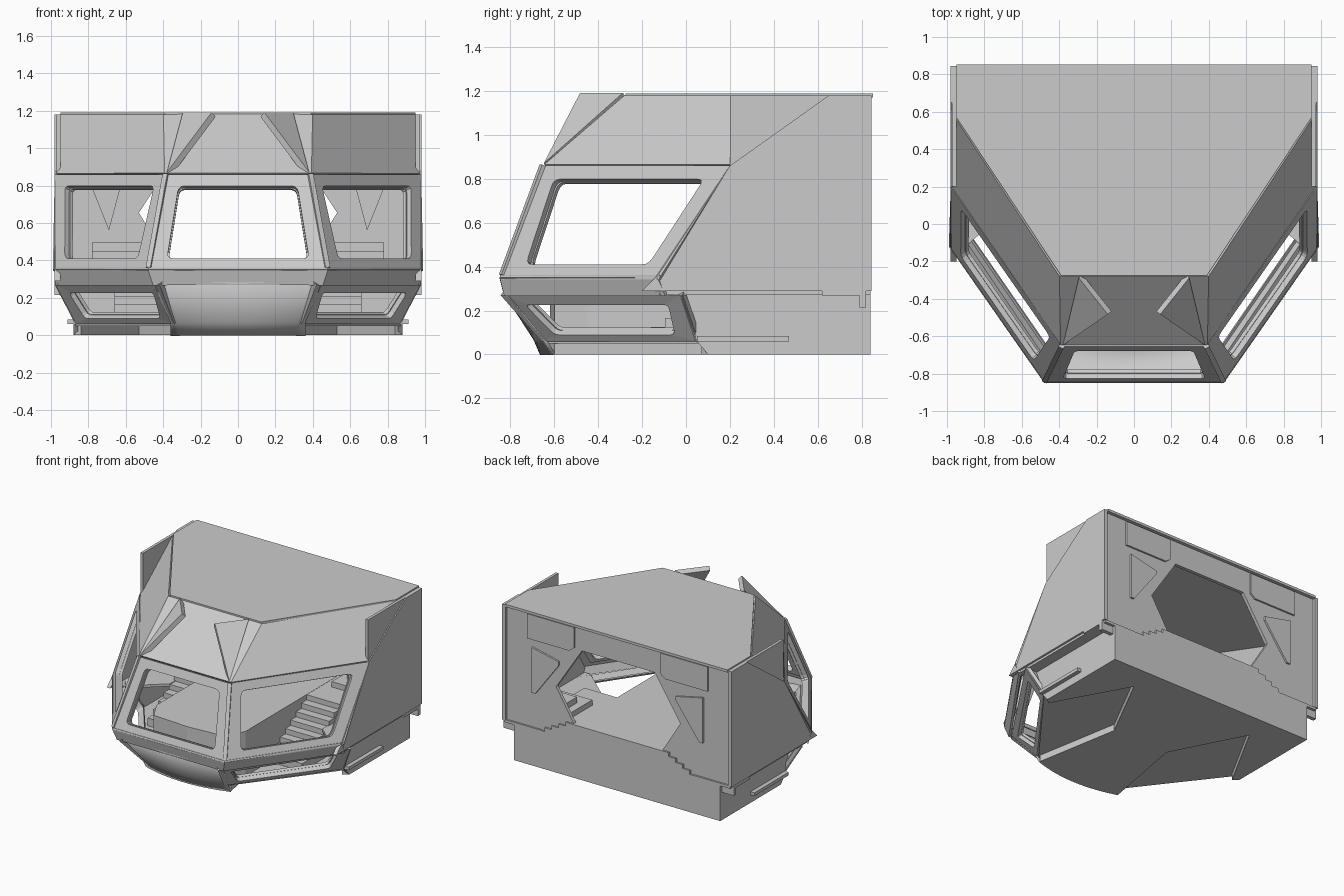
import bpy, bmesh, math
from mathutils import Vector as V

if "Cube" in bpy.data.objects:
    bpy.data.objects.remove(bpy.data.objects["Cube"])


def mesh(name, verts, faces, mirror=True, thick=0.0):
    me = bpy.data.meshes.new(name)
    me.from_pydata([tuple(v) for v in verts], [], faces)
    bm = bmesh.new()
    bm.from_mesh(me)
    bmesh.ops.recalc_face_normals(bm, faces=bm.faces)
    bm.to_mesh(me)
    bm.free()
    ob = bpy.data.objects.new(name, me)
    bpy.context.collection.objects.link(ob)
    if mirror:
        m = ob.modifiers.new("mirror", 'MIRROR')
        m.use_clip = True
    if thick:
        s = ob.modifiers.new("thickness", 'SOLIDIFY')
        s.thickness = thick
        s.offset = 0
    return ob


def prism(name, axis, prof, a, b, mirror=True):
    """Extrude a 2D profile along an axis from a to b."""
    put = {'x': lambda p, t: (t, p[0], p[1]),
           'y': lambda p, t: (p[0], t, p[1]),
           'z': lambda p, t: (p[0], p[1], t)}[axis]
    n = len(prof)
    vs = [put(p, a) for p in prof] + [put(p, b) for p in prof]
    fs = [tuple(range(n)), tuple(range(2 * n - 1, n - 1, -1))]
    fs += [(i, (i + 1) % n, n + (i + 1) % n, n + i) for i in range(n)]
    return mesh(name, vs, fs, mirror)


def rect(a, b, c, d):
    return [(a, c), (b, c), (b, d), (a, d)]


def bar(name, p, q, w, mirror=True):
    """Square bar between two points."""
    p, q = V(p), V(q)
    d = (q - p).normalized()
    s = d.cross(V((0, 0, 1))).normalized() * w
    u = s.cross(d).normalized() * w
    vs = [e + s * i + u * j for e in (p, q) for i, j in ((-1, -1), (1, -1), (1, 1), (-1, 1))]
    fs = [(0, 1, 2, 3), (7, 6, 5, 4)] + [(i, (i + 1) % 4, 4 + (i + 1) % 4, 4 + i) for i in range(4)]
    return mesh(name, vs, fs, mirror)


def frame(name, quad, hole, depth, r=0.035, n=4, push=0.0, mirror=True, border=None):
    """Slab with a round-cornered opening; hole and border are (u, v) corners on the quad."""
    A, B, C, D = [V(c) for c in quad]
    at = lambda u, v: A.lerp(B, u).lerp(D.lerp(C, u), v)
    inward = (B - A).cross(D - A).normalized()
    mid = (A + B + C + D) / 4
    if inward.dot(V((0, 0.3, mid.z)) - mid) < 0:
        inward = -inward
    outer = [at(*uv) for uv in border] if border else [A, B, C, D]
    h = [at(*uv) for uv in hole]
    inner = []
    for i in range(4):
        p = h[i]
        a = p + (h[i - 1] - p).normalized() * r
        b = p + (h[(i + 1) % 4] - p).normalized() * r
        for k in range(n):
            t = k / (n - 1)
            inner.append(a * (1 - t) ** 2 + p * 2 * t * (1 - t) + b * t * t)
    ring = outer + inner
    m, N = len(ring), 4 * n
    vs = [p + inward * push for p in ring] + [p + inward * (push + depth) for p in ring]
    flat = []
    for i in range(4):
        flat += [(i, 4 + i * n + k, 4 + i * n + k + 1) for k in range(n - 1)]
        flat.append((i, 4 + i * n + n - 1, 4 + (i + 1) * n % N, (i + 1) % 4))
    fs = flat + [tuple(m + i for i in reversed(f)) for f in flat]
    fs += [(i, (i + 1) % 4, m + (i + 1) % 4, m + i) for i in range(4)]
    fs += [(4 + k, 4 + (k + 1) % N, m + 4 + (k + 1) % N, m + 4 + k) for k in range(N)]
    return mesh(name, vs, fs, mirror)


def window(name, quad, hole, mirror, r=0.035):
    """Frame plus a recessed inner trim ring."""
    frame(name + "_frame", quad, hole, 0.035, r, mirror=mirror)
    cu = sum(u for u, v in hole) / 4
    cv = sum(v for u, v in hole) / 4
    scale = lambda k: [(cu + (u - cu) * k, cv + (v - cv) * k) for u, v in hole]
    frame(name + "_trim", quad, scale(0.98), 0.02, r, push=0.03, mirror=mirror, border=scale(1.1))


# Upper windows
window("front_window", [(-.48, -.85, .35), (.48, -.85, .35), (.385, -.655, .86), (-.385, -.655, .86)],
       [(.095, .118), (.905, .118), (.9, .88), (.1, .88)], False)
window("side_window", [(.48, -.85, .35), (.99, -.12, .35), (.98, .2, .86), (.385, -.655, .86)],
       [(.13, .118), (.88, .118), (.905, .88), (.09, .88)], True)
# Lower windows
window("lower_window", [(.34, -.66, .06), (.87, .05, .06), (.98, -.02, .27), (.42, -.845, .27)],
       [(.12, .14), (.875, .14), (.905, .79), (.09, .79)], True, 0.025)

# Corner posts and sill
bar("window_corner_post", (.475, -.835, .36), (.385, -.65, .86), .014)
bar("side_sill", (.475, -.835, .352), (.98, -.115, .352), .01)
bar("front_sill", (-.475, -.838, .352), (.475, -.838, .352), .01, False)
mesh("belt", [(0, -.84, .35), (.475, -.84, .35), (.975, -.12, .35), (.97, -.09, .27),
              (.45, -.82, .27), (0, -.82, .27)], [(0, 1, 4, 5), (1, 2, 3, 4)], True, .02)

# Side walls with the upright fin in front of the roof edge
prism("side_wall", 'x', [(-.14, .35), (.2, .86), (.65, 1.18), (.845, 1.18), (.845, .29), (-.2, .29)], .95, .98)
prism("side_fin", 'x', [(.2, .86), (.2, 1.18), (.65, 1.18)], .95, .972)

# Roof and flat inner ceiling
prism("roof_plate", 'z', [(0, .852), (.95, .852), (.95, .57), (.39, -.275), (0, -.275)], 1.17, 1.19)
mesh("roof_slopes", [(0, -.275, 1.175), (.395, -.275, 1.175), (.955, .58, 1.175), (.965, .2, .86),
                     (.39, -.64, .86), (0, -.64, .86)], [(0, 1, 4, 5), (1, 2, 3, 4)], True, .018)
mesh("roof_front_fin", [(.285, -.28, 1.18), (.13, -.475, 1.18), (.37, -.64, .86)], [(0, 1, 2)], True, .035)
prism("inner_ceiling", 'z', [(0, .81), (.95, .81), (.95, .37), (.385, -.46), (0, -.46)], 1.0, 1.015)

# Back wall set in from the rim, its doorway steps and raised panels
steps = [(.62, .29), (.62, .32), (.56, .32), (.56, .35), (.5, .35), (.5, .38), (.44, .38), (.44, .41), (.38, .41)]
prism("back_wall", 'y', [(0, 1.18), (.95, 1.18), (.95, .29)] + steps +
      [(.53, .655), (.31, .99), (0, .99)], .8, .826)
prism("base_back", 'y', [(0, 0), (.88, 0), (.88, .29)] + steps + [(0, .41)], .815, .84)
prism("back_triangle_panel", 'y', [(.73, .91), (.5, .86), (.5, .83), (.7, .56), (.73, .56)], .82, .84)
prism("inner_triangle_panel", 'y', [(.61, .86), (.81, .86), (.69, .56)], .79, .802)
prism("back_upper_panel", 'y', [(.37, 1.16), (.37, 1.0), (.41, .97), (.77, .97), (.77, 1.16)], .82, .84)

# Base hull
prism("hull_side", 'x', [(-.02, .29), (.84, .29), (.84, 0), (.1, 0), (.05, .06)], .855, .88)
prism("hull_ledge", 'z', [(.65, .84), (.965, .84), (.965, -.12), (.9, -.12), (.65, .1)], .272, .292)
mesh("lower_window_end", [(.87, .05, .06), (.975, -.02, .27), (.86, -.02, .27), (.855, .05, .06)],
     [(0, 1, 2, 3)], True, .012)

# Gently rounded nose, lofted from three rows
seg = 16
rows = [(.285, .45, -.815, -.83), (.07, .36, -.645, -.69), (0, .36, -.60, -.66)]
nose = []
for z, hw, side, mid in rows:
    for i in range(seg + 1):
        t = -1 + 2 * i / seg
        nose.append((hw * t, mid + (side - mid) * t * t, z))
w = seg + 1
ob = mesh("nose", nose, [(r * w + i, r * w + i + 1, (r + 1) * w + i + 1, (r + 1) * w + i)
                         for r in range(2) for i in range(seg)], False, .012)
bpy.context.view_layer.objects.active = ob
ob.select_set(True)
bpy.ops.object.shade_smooth_by_angle(angle=math.radians(20))
ob.select_set(False)

# Bottom: full upper plate, and a lower slab notched beneath the lower windows
arc = [(x, y) for x, y, z in nose[2 * w:]]
prism("bottom_plate", 'z', [(0, .83), (.87, .83), (.87, .05), (.34, -.64), (0, -.66)], .05, .065)
notch = [(.24, .07), (.53, .63), (.84, .07), (.88, .1), (.88, .84)]
prism("bottom_slab", 'z', arc + notch + [(-x, y) for x, y in reversed(notch)], 0, .055, False)

# Raised centre floor with stairs on both sides
prism("centre_floor", 'z', [(0, .82), (.38, .82), (.38, -.45), (.3, -.6), (0, -.62)], .06, .41)
prof = [(.81, .06), (-.16, .06)]
for i in range(8):
    y, z = -.16 + .065 * i, .125 + .0405 * i
    prof += [(y, z), (y + .065, z)]
prof.append((.81, prof[-1][1]))
prism("side_stair", 'x', prof, .38, .66)
for i in range(2):
    prism("interior_side_step", 'x', rect(.5 + .1 * i, .81, .4, .45 + .045 * i), .45 + .06 * i, .78)

# Side rail and rear clips
prism("side_rail", 'x', rect(.05, .47, .06, .085), .87, .912)
prism("rear_clip", 'x', rect(.62, .82, .268, .292), .93, .982)
prism("rear_clip_leg", 'x', rect(.79, .82, .215, .29), .88, .982)
